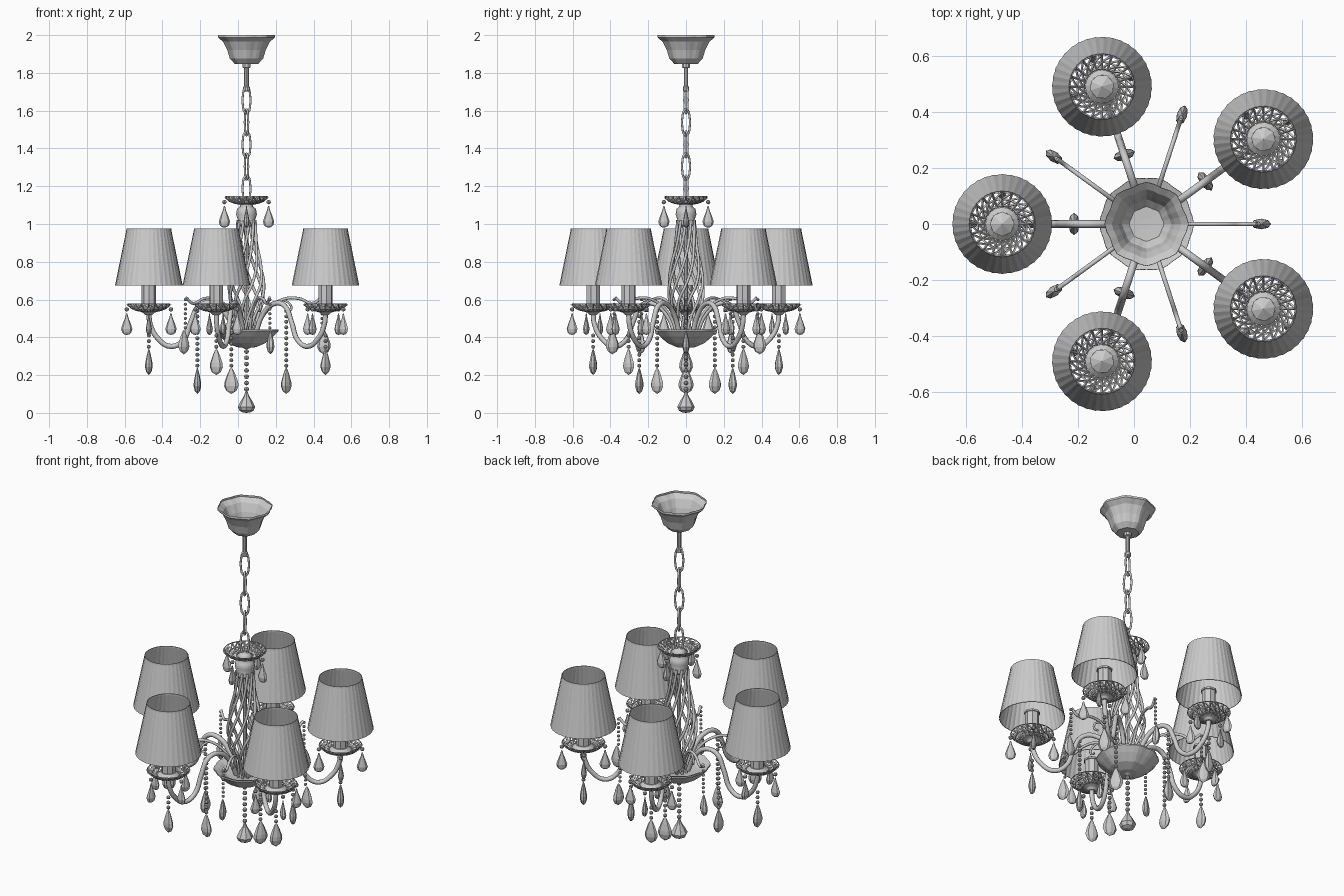
import bpy, bmesh
from math import sin, cos, pi, radians
from mathutils import Matrix, Vector

if "Cube" in bpy.data.objects:
    bpy.data.objects.remove(bpy.data.objects["Cube"])

AXIS = Matrix.Translation((0.045, 0, 0))
T = lambda x, y, z: Matrix.Translation((x, y, z))
R = lambda a: Matrix.Rotation(a, 4, 'Z')
S = lambda x, y, z: Matrix.Diagonal((x, y, z, 1))
ARMS = [AXIS @ R(radians(36 + 72 * i)) for i in range(5)]
TWIGS = [AXIS @ R(radians(72 * i)) for i in range(5)]
END = 0.517  # distance of the lamps from the axis


def put(name, mesh, mats):
    """Place one mesh at every matrix given."""
    obs = []
    for m in mats:
        ob = bpy.data.objects.new(name, mesh)
        bpy.context.collection.objects.link(ob)
        ob.matrix_world = m
        obs.append(ob)
    return obs


def lathe(prof, n=16, flute=0.0, lobes=8, smooth=False):
    """Turn (radius, z) points about z, with optional fluting."""
    bm = bmesh.new()
    rings = []
    for r, z in prof:
        if r == 0:
            rings.append([bm.verts.new((0, 0, z))] * n)
        else:
            ring = []
            for i in range(n):
                a = 2 * pi * i / n
                k = r * (1 + flute * cos(lobes * a))
                ring.append(bm.verts.new((k * cos(a), k * sin(a), z)))
            rings.append(ring)
    for lo, hi in zip(rings, rings[1:]):
        for i in range(n):
            j = (i + 1) % n
            vs = list(dict.fromkeys((lo[i], lo[j], hi[j], hi[i])))
            if len(vs) > 2:
                bm.faces.new(vs)
    bmesh.ops.recalc_face_normals(bm, faces=bm.faces)
    me = bpy.data.meshes.new("turned")
    bm.to_mesh(me)
    bm.free()
    for p in me.polygons:
        p.use_smooth = smooth
    return me


def tube(pts, r, closed=False, res=5):
    """Round wire through points, returned as a mesh."""
    cu = bpy.data.curves.new("wire", 'CURVE')
    cu.dimensions = '3D'
    cu.bevel_depth, cu.bevel_resolution, cu.resolution_u = r, 2, res
    cu.use_fill_caps = True
    sp = cu.splines.new('BEZIER')
    sp.bezier_points.add(len(pts) - 1)
    for b, p in zip(sp.bezier_points, pts):
        b.co = p
        b.handle_left_type = b.handle_right_type = 'AUTO'
    sp.use_cyclic_u = closed
    ob = bpy.data.objects.new("wire", cu)
    bpy.context.collection.objects.link(ob)
    bpy.context.view_layer.update()
    me = bpy.data.meshes.new_from_object(ob.evaluated_get(bpy.context.evaluated_depsgraph_get()))
    bpy.data.objects.remove(ob)
    return me


# Shared crystal shapes: unit teardrop, long spindle, bead
drop = lathe([(0, 0), (.12, -.02), (.3, -.22), (.7, -.48), (1, -.72), (.8, -.9), (.4, -.98), (0, -1)], 8)
spindle = lathe([(0, 0), (.2, -.05), (.55, -.25), (.95, -.55), (1, -.7), (.7, -.88), (0, -1)], 8)
bead = lathe([(0, -1), (.75, -.65), (1, 0), (.75, .65), (0, 1)], 8)


def beads(name, frames, x, z0, z1, step=0.03, r=0.011):
    n = max(1, round((z1 - z0) / step))
    put(name, bead, [f @ T(x, 0, z0 + (z1 - z0) * i / n) @ S(r, r, r) for f in frames for i in range(n + 1)])


# Ceiling canopy, rod and chain
canopy = lathe([(.145, 2.0), (.146, 1.988), (.12, 1.965), (.098, 1.92), (.085, 1.875), (.06, 1.848), (0, 1.845)],
               32, .035, 8)
put("canopy", canopy, [AXIS])
put("rod", lathe([(0, 1.85), (.022, 1.85), (.022, 1.828), (.012, 1.825), (.012, 1.73), (.018, 1.725),
                  (.018, 1.705), (0, 1.7)], 10), [AXIS])
link = tube([(.02, 0, .035), (.008, 0, .066), (-.008, 0, .066), (-.02, 0, .035),
             (-.02, 0, -.035), (-.008, 0, -.066), (.008, 0, -.066), (.02, 0, -.035)], .006, True, 2)
put("chain_link", link, [AXIS @ T(0, 0, 1.655 - .117 * i) @ R(pi / 2 * i + .4) for i in range(5)])

# Lace dishes: one on top of the stem, one under each lamp
lace = lathe([(.045, 0), (.066, .004), (.09, .014), (.116, .036)], 20)
bm = bmesh.new()
bm.from_mesh(lace)
bmesh.ops.triangulate(bm, faces=bm.faces)
bm.to_mesh(lace)
bm.free()
DISHES = [AXIS @ T(0, 0, 1.108)] + [a @ T(END, 0, .54) for a in ARMS]
for ob in put("lace_dish", lace, DISHES):
    w = ob.modifiers.new("lattice", 'WIREFRAME')
    w.thickness = .009
QUARTERS = [d @ R(pi / 2 * i) @ T(.117, 0, 0) for d in DISHES for i in range(4)]
put("dish_bead", bead, [q @ T(0, 0, z) @ S(.012, .012, .012) for q in QUARTERS for z in (.008,)])
put("dish_drop", drop, [q @ T(0, 0, -.012) @ S(.03, .016, .115) for q in QUARTERS])

# Central stem: collar, inner rod, twisted cage, fluted bowl
put("stem_collar", lathe([(0, 1.13), (.02, 1.128), (.045, 1.11), (.032, 1.095), (.05, 1.08), (.055, 1.05),
                          (.045, 1.02), (.05, 1.01), (.045, .99), (0, .985)], 16, smooth=True), [AXIS])
put("stem_rod", lathe([(0, 1), (.011, 1), (.011, .37), (0, .37)], 8), [AXIS])
cage = [(.045, .4), (.058, .5), (.088, .6), (.092, .68), (.078, .78), (.056, .89), (.046, 1.02)]
wire = tube([(r * cos(.42 * i), r * sin(.42 * i), z) for i, (r, z) in enumerate(cage)], .008)
put("cage_wire", wire, [AXIS @ R(2 * pi * i / 10) for i in range(10)])
bowl = lathe([(0, .39), (.1, .405), (.14, .432), (.166, .442), (.167, .434), (.14, .405), (.1, .37),
              (.05, .348), (.02, .345), (0, .335)], 40, .02, 10)
put("bowl", bowl, [AXIS])
beads("centre_bead", [AXIS], 0, .125, .325, .034, .013)
put("centre_drop", drop, [AXIS @ T(0, 0, .115) @ S(.046, .046, .115)])

# Curved arms with long crystals
arm = tube([(.06, 0, .42), (.1, 0, .51), (.17, 0, .575), (.245, 0, .57), (.295, 0, .48), (.335, 0, .385),
            (.4, 0, .352), (.47, 0, .395), (.51, 0, .47), (END, 0, .53)], .0135)
put("arm", arm, ARMS)
beads("arm_bead", ARMS, .26, .25, .54)
put("arm_drop", spindle, [a @ T(.26, 0, .24) @ S(.02, .04, .14) for a in ARMS])
beads("end_bead", ARMS, END, .35, .41)
put("end_drop", spindle, [a @ T(END, 0, .34) @ S(.02, .036, .14) for a in ARMS])

# Slim curled twigs between the arms
twig = tube([(.05, 0, .42), (.1, 0, .53), (.19, 0, .6), (.28, 0, .605), (.35, 0, .58), (.395, 0, .61)], .008)
put("twig", twig, TWIGS)
put("twig_curl", tube([(.19, 0, .6), (.23, 0, .575), (.235, 0, .545), (.21, 0, .54)], .006), TWIGS)
beads("twig_bead", TWIGS, .4, .45, .6, .026, .009)
put("twig_drop", spindle, [t @ T(.41, 0, .44) @ S(.036, .019, .13) for t in TWIGS])

# Lamps: cup, candle tube and pleated shade
LAMPS = [a @ T(END, 0, 0) for a in ARMS]
put("candle_cup", lathe([(0, .515), (.018, .518), (.03, .53), (.058, .54), (.06, .548), (.042, .565), (0, .565)], 16),
    LAMPS)
put("candle_tube", lathe([(0, .555), (.038, .555), (.038, .7), (.044, .7), (.044, .71), (0, .735)], 8), LAMPS)
shade = lathe([(.178, .675), (.176, .685), (.119, .965), (.118, .975)], 72, .006, 36)
for ob in put("lamp_shade", shade, LAMPS):
    s = ob.modifiers.new("cloth", 'SOLIDIFY')
    s.thickness = .003
